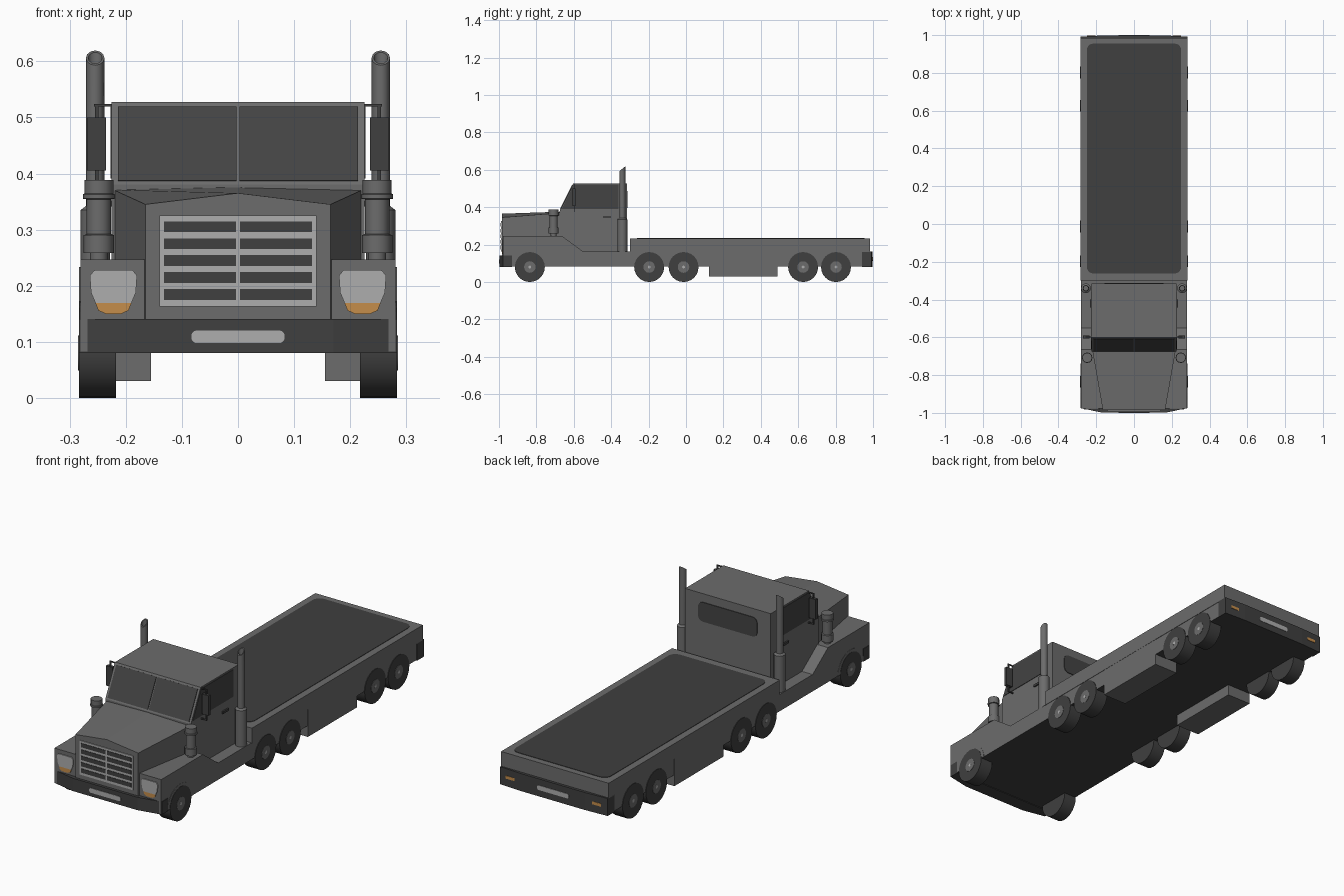
import bpy, bmesh, math
from mathutils import Vector, Matrix

if "Cube" in bpy.data.objects:
    bpy.data.objects.remove(bpy.data.objects["Cube"])


def material(name, r, g, b):
    m = bpy.data.materials.new(name)
    m.diffuse_color = (r, g, b, 1)
    m.use_nodes = True
    m.node_tree.nodes["Principled BSDF"].inputs["Base Color"].default_value = m.diffuse_color
    return m


BODY = material("grey_paint", 0.15, 0.15, 0.15)
DARK = material("dark_trim", 0.05, 0.05, 0.05)
GLASS = material("tinted_glass", 0.056, 0.056, 0.056)
LIGHT = material("pale_metal", 0.42, 0.42, 0.42)
AMBER = material("amber_lamp", 0.56, 0.27, 0.07)


def finish(name, bm, *mats, smooth=False):
    bmesh.ops.recalc_face_normals(bm, faces=bm.faces)
    me = bpy.data.meshes.new(name)
    bm.to_mesh(me)
    bm.free()
    for m in mats:
        me.materials.append(m)
    ob = bpy.data.objects.new(name, me)
    bpy.context.collection.objects.link(ob)
    if smooth:
        bpy.ops.object.select_all(action='DESELECT')
        ob.select_set(True)
        bpy.context.view_layer.objects.active = ob
        bpy.ops.object.shade_smooth_by_angle(angle=math.radians(35))
    return ob


def prism(name, pts, vec, mat):
    """Polygon of 3D points swept along a vector."""
    bm = bmesh.new()
    a = [bm.verts.new(p) for p in pts]
    b = [bm.verts.new(Vector(p) + Vector(vec)) for p in pts]
    bm.faces.new(a)
    bm.faces.new(b[::-1])
    for i in range(len(a)):
        j = (i + 1) % len(a)
        bm.faces.new((a[i], a[j], b[j], b[i]))
    return finish(name, bm, mat)


def box(name, x, y, z, mat):
    return prism(name, [(x[0], y[0], z[0]), (x[1], y[0], z[0]), (x[1], y[1], z[0]), (x[0], y[1], z[0])],
                 (0, 0, z[1] - z[0]), mat)


def rounded(u, v, r, n=5):
    """Rounded rectangle as 2D points."""
    out = []
    for k, (cu, cv) in enumerate([(u[1] - r, v[1] - r), (u[0] + r, v[1] - r),
                                  (u[0] + r, v[0] + r), (u[1] - r, v[0] + r)]):
        for i in range(n + 1):
            a = math.pi / 2 * (k + i / n)
            out.append((cu + r * math.cos(a), cv + r * math.sin(a)))
    return out


def lathe(name, profile, centre, mat, axis='Z', n=20):
    """Stack of rings (radius, height) around a centre line, capped at both ends."""
    bm = bmesh.new()
    rings = [[bm.verts.new((r * math.cos(2 * math.pi * i / n), r * math.sin(2 * math.pi * i / n), h))
              for i in range(n)] for r, h in profile]
    for p, q in zip(rings, rings[1:]):
        for i in range(n):
            j = (i + 1) % n
            bm.faces.new((p[i], p[j], q[j], q[i]))
    bm.faces.new(rings[0])
    bm.faces.new(rings[-1])
    if axis == 'X':
        bm.transform(Matrix.Rotation(math.pi / 2, 4, 'Y'))
    bm.transform(Matrix.Translation(centre))
    return finish(name, bm, mat, smooth=True)


# Chassis with front fenders: side profile swept across, dark underside
side = [(-0.978, 0.083), (0.95, 0.083), (0.95, 0.163), (-0.55, 0.163), (-0.665, 0.247), (-0.978, 0.247)]
chassis = prism("chassis_and_fenders", [(-0.281, y, z) for y, z in side], (0.562, 0, 0), BODY)
chassis.data.materials.append(DARK)
for p in chassis.data.polygons:
    if p.normal.z < -0.9:
        p.material_index = 1

# Hood: lofted from the narrow nose back to the cab
bm = bmesh.new()
sections = []
for y, w, low, edge, mid in [(-0.985, 0.165, 0.10, 0.345, 0.365), (-0.66, 0.222, 0.12, 0.371, 0.376)]:
    sections.append([bm.verts.new(c) for c in
                     [(-w, y, low), (w, y, low), (w, y, edge), (0, y, mid), (-w, y, edge)]])
for i in range(5):
    j = (i + 1) % 5
    bm.faces.new((sections[0][i], sections[0][j], sections[1][j], sections[1][i]))
for s in sections:
    bm.faces.new(s)
finish("hood", bm, BODY)

# Cab
cab = [(-0.675, 0.15), (-0.675, 0.38), (-0.602, 0.527), (-0.315, 0.527), (-0.315, 0.15)]
prism("cab", [(-0.225, y, z) for y, z in cab], (0.45, 0, 0), BODY)

# Rear window
prism("rear_window", [(x, -0.316, z) for x, z in rounded((-0.155, 0.155), (0.395, 0.487), 0.025)],
      (0, 0.004, 0), GLASS)

# Load bed with rounded dark floor panel
box("load_bed", (-0.283, 0.283), (-0.30, 0.985), (0.161, 0.233), BODY)
prism("bed_floor", [(x, y, 0.232) for x, y in rounded((-0.25, 0.25), (-0.262, 0.955), 0.035)],
      (0, 0, 0.003), DARK)

# Bumpers, bent back at the corners
for name, s, tip, bend, root in [("front_bumper", -1, 1.0, 0.975, 0.93), ("rear_bumper", 1, 1.0, 0.992, 0.94)]:
    top = [(-0.283, root), (-0.283, bend), (-0.17, tip - 0.002), (0.17, tip - 0.002), (0.283, bend), (0.283, root)]
    prism(name, [(x, s * y, 0.08) for x, y in top], (0, 0, 0.061 if s < 0 else 0.083), DARK)
    z = 0.109 if s < 0 else 0.122
    prism(name + "_plate", [(x, s * 0.996, zz) for x, zz in rounded((-0.083, 0.083), (z - 0.011, z + 0.011), 0.009)],
          (0, s * 0.004, 0), LIGHT)

# Grille: pale frame with two columns of dark slots
box("grille_frame", (-0.14, 0.14), (-0.989, -0.98), (0.163, 0.325), LIGHT)
for row in range(5):
    z = 0.175 + 0.0302 * row
    for s in (-1, 1):
        box("grille_slot", sorted((s * 0.004, s * 0.132)), (-0.991, -0.985), (z, z + 0.019), DARK)

# Windscreen slope
def slope_y(z):
    return -0.675 + (z - 0.38) * 0.073 / 0.147


LAMP = [(0.180, 0.218), (0.188, 0.228), (0.256, 0.228), (0.264, 0.218), (0.262, 0.188), (0.254, 0.169),
        (0.190, 0.169), (0.182, 0.188)]
AMB = [(0.190, 0.169), (0.254, 0.169), (0.249, 0.156), (0.236, 0.150), (0.208, 0.150), (0.195, 0.156)]

for s, tag in ((1, "right"), (-1, "left")):
    def X(a, b):
        return sorted((s * a, s * b))

    # Windscreen panes and side windows
    prism("windscreen_" + tag, [(s * x, slope_y(z) + 0.001, z) for x, z in
          [(0.003, 0.386), (0.214, 0.386), (0.214, 0.518), (0.003, 0.518)]], (0, -0.0036, 0.0018), GLASS)
    prism("side_window_" + tag, [(s * 0.2245, y, z) for y, z in
          [(-0.664, 0.391), (-0.602, 0.520), (-0.36, 0.520), (-0.36, 0.391)]], (s * 0.003, 0, 0), GLASS)
    box("door_handle_" + tag, X(0.224, 0.232), (-0.443, -0.400), (0.341, 0.352), DARK)

    # Headlights with amber lower lens
    prism("headlight_" + tag, [(s * x, -0.977, z) for x, z in LAMP], (0, -0.005, 0), LIGHT)
    prism("indicator_" + tag, [(s * x, -0.977, z) for x, z in AMB], (0, -0.005, 0), AMBER)
    prism("tail_lamp_" + tag, [(s * x, 0.9905, z) for x, z in
          [(0.205, 0.117), (0.25, 0.117), (0.25, 0.131), (0.205, 0.131)]], (0, 0.0065, 0), AMBER)

    # Mirrors on thin brackets
    box("mirror_" + tag, X(0.235, 0.269), (-0.606, -0.590), (0.405, 0.500), DARK)
    box("mirror_arm_" + tag, X(0.222, 0.257), (-0.600, -0.595), (0.519, 0.524), DARK)
    box("mirror_post_" + tag, X(0.249, 0.255), (-0.600, -0.595), (0.375, 0.523), DARK)
    box("mirror_lower_arm_" + tag, X(0.222, 0.255), (-0.600, -0.595), (0.375, 0.381), DARK)

    # Air cleaners beside the hood
    lathe("air_cleaner_" + tag, [(0.016, 0.24), (0.016, 0.258), (0.027, 0.258), (0.027, 0.290), (0.022, 0.292),
          (0.022, 0.354), (0.028, 0.355), (0.028, 0.363), (0.026, 0.364), (0.026, 0.388)],
          (s * 0.248, -0.708, 0), BODY, n=12)

    # Exhaust stacks with a slanted, hollow mouth facing forward
    stack = lathe("exhaust_stack_" + tag, [(0.026, 0.16), (0.026, 0.335), (0.0165, 0.342), (0.0165, 0.606),
                  (0.0125, 0.606), (0.0125, 0.56)], (s * 0.2545, -0.34, 0), BODY, n=12)
    for v in stack.data.vertices:
        if v.co.z > 0.6:
            v.co.z += (v.co.y + 0.34) * 0.8

    # Side tanks
    box("side_tank_" + tag, X(0.155, 0.282), (0.122, 0.490), (0.030, 0.162), BODY)

    # Front wheel arch lip
    arch = [(0.097 * math.cos(math.pi * i / 14), 0.083 + 0.09 * math.sin(math.pi * i / 14)) for i in range(15)]
    prism("wheel_arch_" + tag, [(s * 0.280, -0.835 + a, z) for a, z in arch], (s * 0.0022, 0, 0), BODY)

    # Wheels with pale hubs
    for k, y in enumerate((-0.835, -0.197, -0.013, 0.626, 0.802)):
        lathe(f"wheel_{tag}_{k}", [(0.08, -0.033), (0.08, 0.033)], (s * 0.2505, y, 0.08), DARK, 'X', 24)
        lathe(f"hub_{tag}_{k}", [(0.031, -0.001), (0.031, 0.001)], (s * 0.2838, y, 0.08), BODY, 'X', 16)
        lathe(f"hub_cap_{tag}_{k}", [(0.008, -0.001), (0.008, 0.001)], (s * 0.2845, y, 0.08), LIGHT, 'X', 8)
